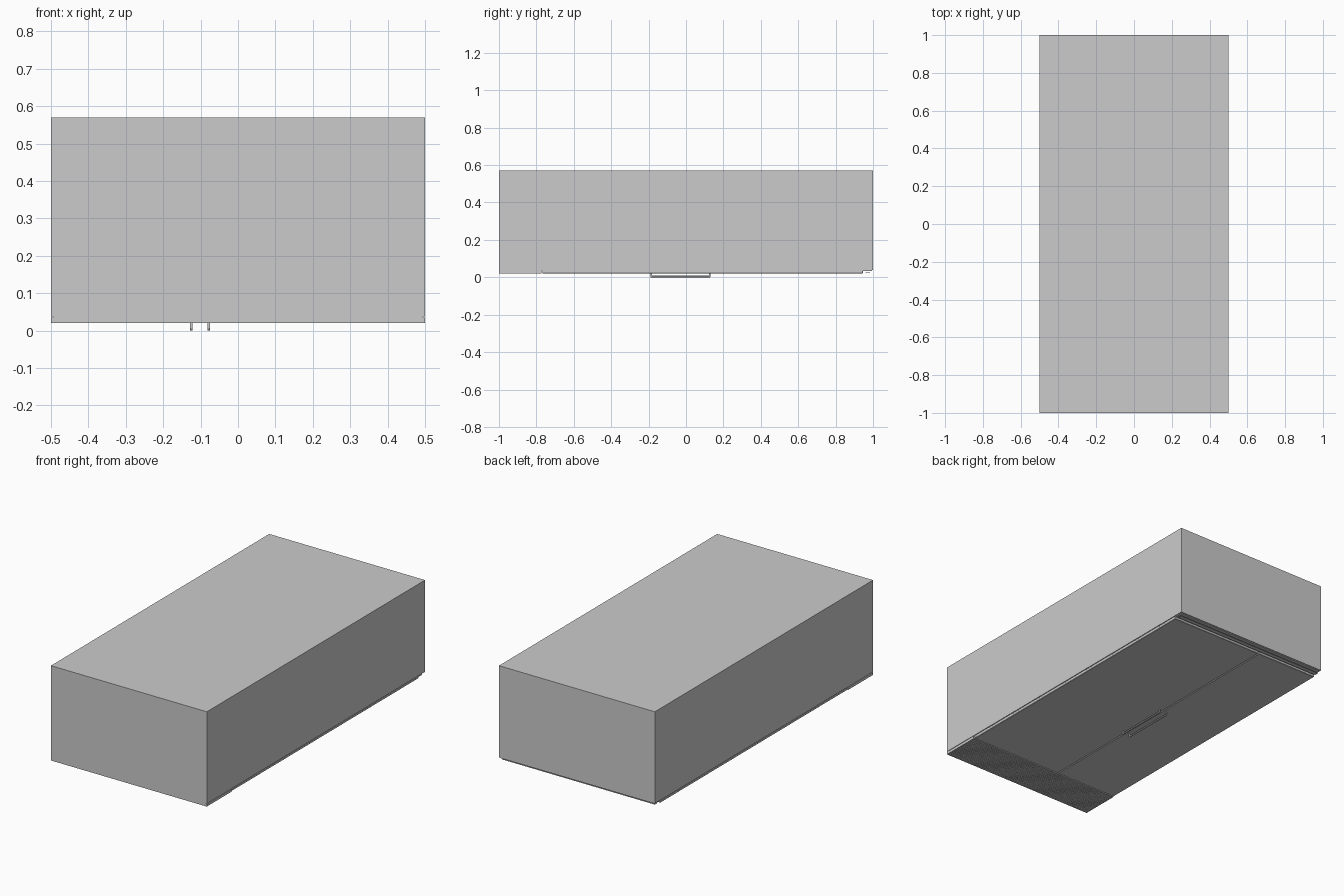
import bpy

if "Cube" in bpy.data.objects:
    bpy.data.objects.remove(bpy.data.objects["Cube"])


def box(name, x, y, z, bevel=0.0):
    """Box from (min, max) ranges on each axis."""
    bpy.ops.mesh.primitive_cube_add(
        size=1, location=[(r[0] + r[1]) / 2 for r in (x, y, z)])
    ob = bpy.context.object
    ob.name = name
    ob.scale = [r[1] - r[0] for r in (x, y, z)]
    bpy.ops.object.transform_apply(location=False, scale=True)
    if bevel:
        m = ob.modifiers.new("edge", 'BEVEL')
        m.width = bevel
        m.segments = 1
    return ob


def repeat(ob, count, offset):
    m = ob.modifiers.new("repeat", 'ARRAY')
    m.use_relative_offset = False
    m.use_constant_offset = True
    m.constant_offset_displace = offset
    m.count = count


# Cabinet, lying with its doors facing down
box("cabinet", (-0.5, 0.5), (-1, 1), (0.038, 0.57))
box("door_gasket", (-0.495, 0.495), (-1, 0.995), (0.034, 0.039))

# Two doors split off-centre
box("narrow_door", (-0.497, -0.102), (-0.768, 0.945), (0.02, 0.035), 0.002)
box("wide_door", (-0.098, 0.497), (-0.768, 0.945), (0.02, 0.035), 0.002)

# Slat in the recess at the top end
box("top_slat", (-0.49, 0.49), (0.96, 0.985), (0.023, 0.026))

# Handles: a bar on two posts beside the door split
for side, x in (("narrow", -0.125), ("wide", -0.078)):
    w = (x - 0.0035, x + 0.0035)
    box(side + "_handle_bar", w, (-0.19, 0.13), (0.0, 0.009), 0.0015)
    for end, y in (("lower", -0.19), ("upper", 0.122)):
        box(f"{side}_handle_{end}_post", w, (y, y + 0.008), (0.007, 0.022))

# Vent grille: backing plate with a crossed lattice
box("grille_back", (-0.5, 0.5), (-1, -0.772), (0.022, 0.035))
rib_x = box("grille_cross_ribs", (-0.5, 0.5), (-1, -0.994), (0.02, 0.023))
repeat(rib_x, 16, (0, 0.0148, 0))
rib_y = box("grille_long_ribs", (-0.5, -0.494), (-1, -0.772), (0.0202, 0.023))
repeat(rib_y, 57, (0.01775, 0, 0))
